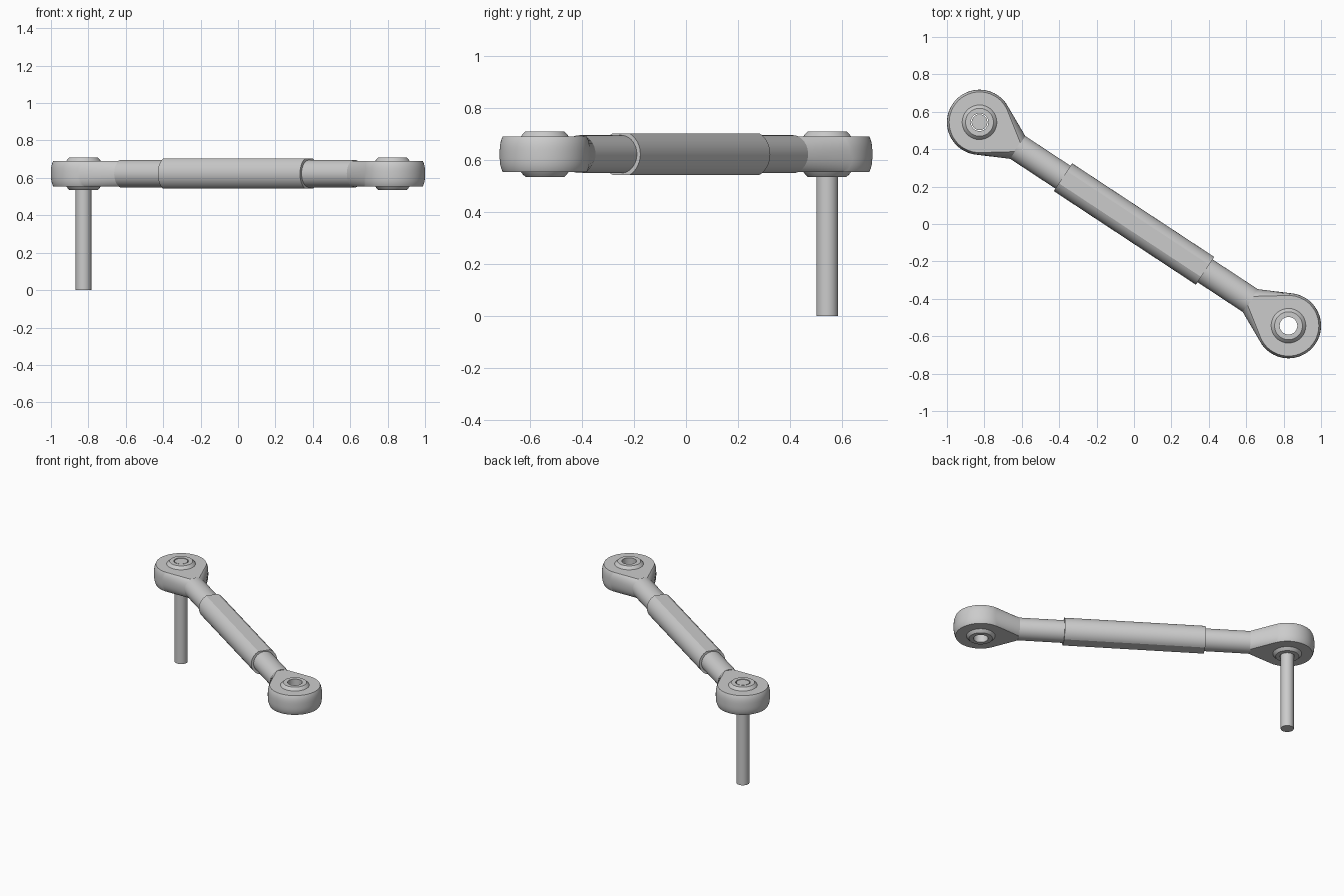
import bpy, bmesh, math
from mathutils import Matrix, Vector

cube = bpy.data.objects.get("Cube")
if cube:
    bpy.data.objects.remove(cube, do_unlink=True)

MID_Z = 0.6225                      # height of the link axis
EYE = Vector((0.826, -0.544))       # centre of one eye; the other is opposite
HALF = EYE.length
ANGLE = math.atan2(EYE.y, EYE.x)
ROD_R, FLAT_Z, BORE_R = 0.073, 0.068, 0.09

steel = bpy.data.materials.new("plain grey steel")
steel.use_nodes = True
grey = (0.6, 0.6, 0.6, 1)
steel.diffuse_color = grey
steel.node_tree.nodes["Principled BSDF"].inputs["Base Color"].default_value = grey


def loft(name, rings, matrix, closed=False):
    """Skin a list of equal rings; either cap the ends or join last to first."""
    bm = bmesh.new()
    loops = [[bm.verts.new(p) for p in ring] for ring in rings]
    n = len(loops[0])
    pairs = list(zip(loops, loops[1:]))
    if closed:
        pairs.append((loops[-1], loops[0]))
    else:
        bm.faces.new(loops[0])
        bm.faces.new(loops[-1])
    for a, b in pairs:
        for i in range(n):
            j = (i + 1) % n
            bm.faces.new((a[i], a[j], b[j], b[i]))
    bmesh.ops.recalc_face_normals(bm, faces=bm.faces)
    mesh = bpy.data.meshes.new(name)
    bm.to_mesh(mesh)
    bm.free()
    mesh.materials.append(steel)
    ob = bpy.data.objects.new(name, mesh)
    bpy.context.collection.objects.link(ob)
    ob.matrix_world = matrix
    bpy.ops.object.select_all(action='DESELECT')
    ob.select_set(True)
    bpy.context.view_layer.objects.active = ob
    bpy.ops.object.shade_smooth_by_angle(angle=math.radians(20))
    return ob


def circle(r, z, n=64):
    return [(r * math.cos(math.tau * i / n), r * math.sin(math.tau * i / n), z)
            for i in range(n)]


def eye_outline(z, neck_x=0.245, steps=56):
    """Teardrop: a round eye with tangents running to the round neck."""
    r = 0.174 - 0.012 * (abs(z) / FLAT_Z) ** 3
    w = math.sqrt(ROD_R ** 2 - z ** 2)
    start = math.atan2(w, neck_x) + math.acos(r / math.hypot(neck_x, w))
    pts = [(neck_x, -w, z), (neck_x, w, z)]
    for i in range(steps + 1):
        a = start + (math.tau - 2 * start) * i / steps
        pts.append((r * math.cos(a), r * math.sin(a), z))
    return pts


def bore(z):
    ring = []
    for x, y, _ in eye_outline(z):
        k = BORE_R / math.hypot(x, y)
        ring.append((x * k, y * k, z))
    return ring


# Eye layers, evenly spaced around the neck section
tilt = math.asin(FLAT_Z / ROD_R)
heights = [ROD_R * math.sin(tilt * i / 6) for i in range(-6, 7)]
eye_rings = [eye_outline(z) for z in heights] + [bore(FLAT_Z), bore(-FLAT_Z)]

# Ball with flat ends and a through hole
BALL_R, BALL_Z, HOLE_R = 0.115, 0.0875, 0.047
ball_rings = []
for i in range(-8, 9):
    z = BALL_Z * i / 8
    ball_rings.append(circle(math.sqrt(BALL_R ** 2 - z * z), z))
ball_rings += [circle(HOLE_R, BALL_Z), circle(HOLE_R, -BALL_Z)]

# Two matching rod ends, each pointing towards the middle
axis = Matrix.Translation((0, 0, MID_Z)) @ Matrix.Rotation(ANGLE, 4, 'Z')
for side, turn in (("left", math.pi), ("right", 0)):
    place = axis @ Matrix.Rotation(turn, 4, 'Z') @ Matrix.Translation((-HALF, 0, 0))
    name = "front_left" if side == "left" else "back_right"
    loft(name + "_eye", eye_rings, place, closed=True)
    loft(name + "_ball", ball_rings, place, closed=True)
    along = place @ Matrix.Rotation(math.pi / 2, 4, 'Y')
    loft(name + "_rod", [circle(ROD_R, 0.24), circle(ROD_R, 0.7)], along)

# Round adjusting sleeve with flats on top and bottom
SLEEVE_R, SLEEVE_HALF = 0.089, 0.455
limit = math.asin(0.08 / SLEEVE_R)
section = []
for base in (0, math.pi):
    for i in range(21):
        a = base - limit + 2 * limit * i / 20
        section.append((SLEEVE_R * math.cos(a), SLEEVE_R * math.sin(a)))
loft("adjusting_sleeve",
     [[(x, y, z) for y, z in section] for x in (-SLEEVE_HALF, SLEEVE_HALF)], axis)

# Long pin hanging from the back right eye
loft("pin", [circle(0.042, 0), circle(0.042, MID_Z + BALL_Z - 0.001)],
     Matrix.Translation((-EYE.x, -EYE.y, 0)))
